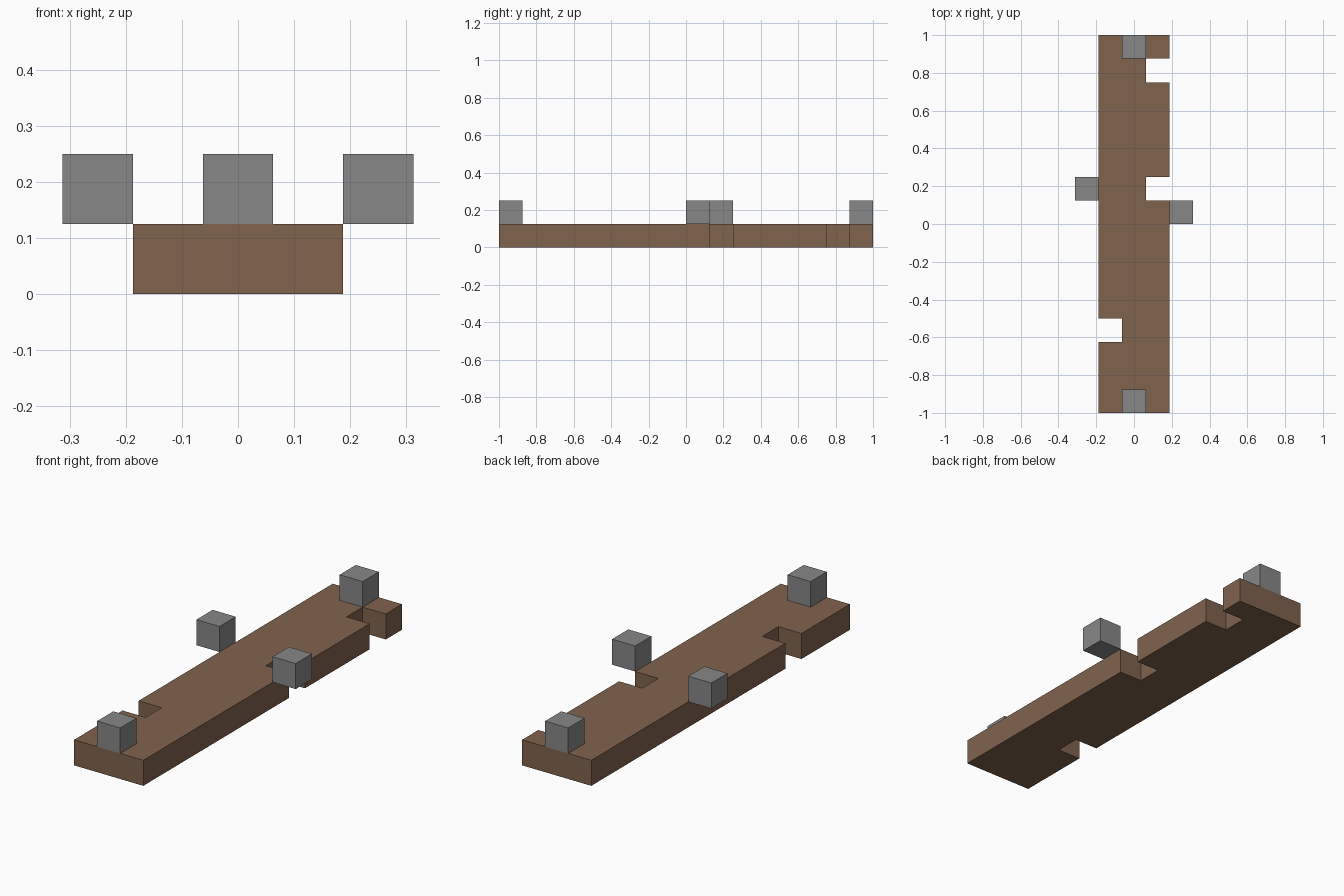
import bpy
import bmesh

cube = bpy.data.objects.get("Cube")
if cube:
    bpy.data.objects.remove(cube, do_unlink=True)

U = 0.125  # one grid cell


def make_material(name, color):
    mat = bpy.data.materials.new(name)
    mat.use_nodes = True
    mat.diffuse_color = color
    bsdf = mat.node_tree.nodes["Principled BSDF"]
    bsdf.inputs["Base Color"].default_value = color
    bsdf.inputs["Roughness"].default_value = 0.9
    return mat


def prism(name, outline, bottom, height, mat):
    """Extrude an outline given in grid cells straight up."""
    bm = bmesh.new()
    base = bm.faces.new([bm.verts.new((x * U, y * U, bottom * U)) for x, y in outline])
    top = bmesh.ops.extrude_face_region(bm, geom=[base])["geom"]
    verts = [v for v in top if isinstance(v, bmesh.types.BMVert)]
    bmesh.ops.translate(bm, verts=verts, vec=(0, 0, height * U))
    bmesh.ops.recalc_face_normals(bm, faces=bm.faces)
    mesh = bpy.data.meshes.new(name)
    bm.to_mesh(mesh)
    bm.free()
    mesh.materials.append(mat)
    obj = bpy.data.objects.new(name, mesh)
    bpy.context.collection.objects.link(obj)
    return obj


def notch(side, y0, y1):
    """One-cell-deep square notch in the edge on the given side."""
    edge, inner = side * 1.5, side * 0.5
    return [(edge, y0), (inner, y0), (inner, y1), (edge, y1)]


brown = make_material("brown wood", (0.216, 0.125, 0.076, 1))
grey = make_material("grey stone", (0.242, 0.242, 0.242, 1))

# Plank with three notched edges, traced counter-clockwise
outline = [(-1.5, -8), (1.5, -8)]
outline += notch(1, 1, 2) + notch(1, 6, 7)
outline += [(1.5, 8), (-1.5, 8)]
outline += notch(-1, -4, -5)
prism("plank", outline, 0, 1, brown)

# Cubes at the ends and beside the plank
cubes = {
    "front_block": (0, -7.5),
    "back_block": (0, 7.5),
    "left_block": (2, 0.5),
    "right_block": (-2, 1.5),
}
for name, (cx, cy) in cubes.items():
    square = [(cx + dx, cy + dy) for dx, dy in ((-.5, -.5), (.5, -.5), (.5, .5), (-.5, .5))]
    prism(name, square, 1, 1, grey)
